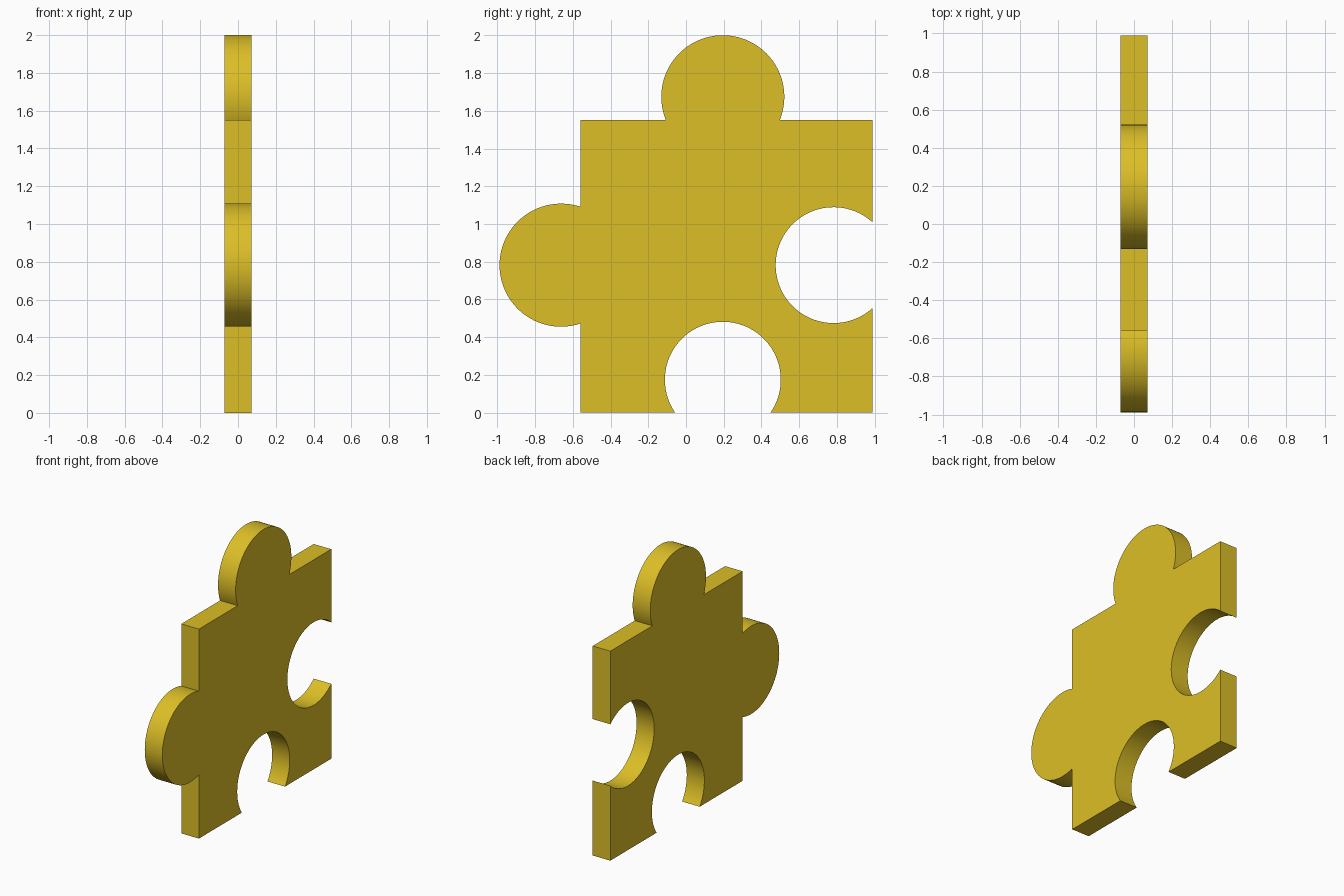
import bpy, bmesh
from math import acos, cos, sin, pi

if "Cube" in bpy.data.objects:
    bpy.data.objects.remove(bpy.data.objects["Cube"])

HALF_THICK = 0.072
LEFT, RIGHT, TOP = -0.56, 0.988, 1.551
MID_Y, MID_Z = 0.195, 0.782
KNOB_R, HOLE_R = 0.326, 0.307


def arc(cy, cz, r, facing, edge_dist, turn, n=64):
    """Arc cut by an edge edge_dist behind its centre; turn=1 is a knob, -1 a hole."""
    half = pi - acos(edge_dist / r)
    return [(cy + r * cos(facing + turn * half * (2 * i / n - 1)),
             cz + r * sin(facing + turn * half * (2 * i / n - 1)))
            for i in range(n + 1)]


# Outline, counter-clockwise in the y-z plane
outline = [(LEFT, 0)]
outline += arc(MID_Y, 0.175, HOLE_R, pi / 2, 0.175, -1)                     # bottom hole
outline += [(RIGHT, 0)]
outline += arc(0.782, MID_Z, HOLE_R, pi, RIGHT - 0.782, -1)                 # right hole
outline += [(RIGHT, TOP)]
outline += arc(MID_Y, 2 - KNOB_R, KNOB_R, pi / 2, 2 - KNOB_R - TOP, 1)      # top knob
outline += [(LEFT, TOP)]
knob_y = -0.988 + KNOB_R
outline += arc(knob_y, MID_Z, KNOB_R, pi, LEFT - knob_y, 1)                 # left knob

# Extrude the outline into a flat plate
bm = bmesh.new()
face = bm.faces.new([bm.verts.new((-HALF_THICK, y, z)) for y, z in outline])
ext = bmesh.ops.extrude_face_region(bm, geom=[face], use_keep_orig=True)
verts = [g for g in ext["geom"] if isinstance(g, bmesh.types.BMVert)]
bmesh.ops.translate(bm, verts=verts, vec=(2 * HALF_THICK, 0, 0))
bmesh.ops.recalc_face_normals(bm, faces=bm.faces)
bmesh.ops.triangulate(bm, faces=[f for f in bm.faces if len(f.verts) > 4])
mesh = bpy.data.meshes.new("puzzle_piece")
bm.to_mesh(mesh)
bm.free()

piece = bpy.data.objects.new("puzzle_piece", mesh)
bpy.context.collection.objects.link(piece)
mat = bpy.data.materials.new("yellow")
mat.diffuse_color = (0.72, 0.52, 0.02, 1)
mat.use_nodes = True
mat.node_tree.nodes["Principled BSDF"].inputs["Base Color"].default_value = mat.diffuse_color
mesh.materials.append(mat)

bpy.context.view_layer.objects.active = piece
piece.select_set(True)
bpy.ops.object.shade_smooth_by_angle()
